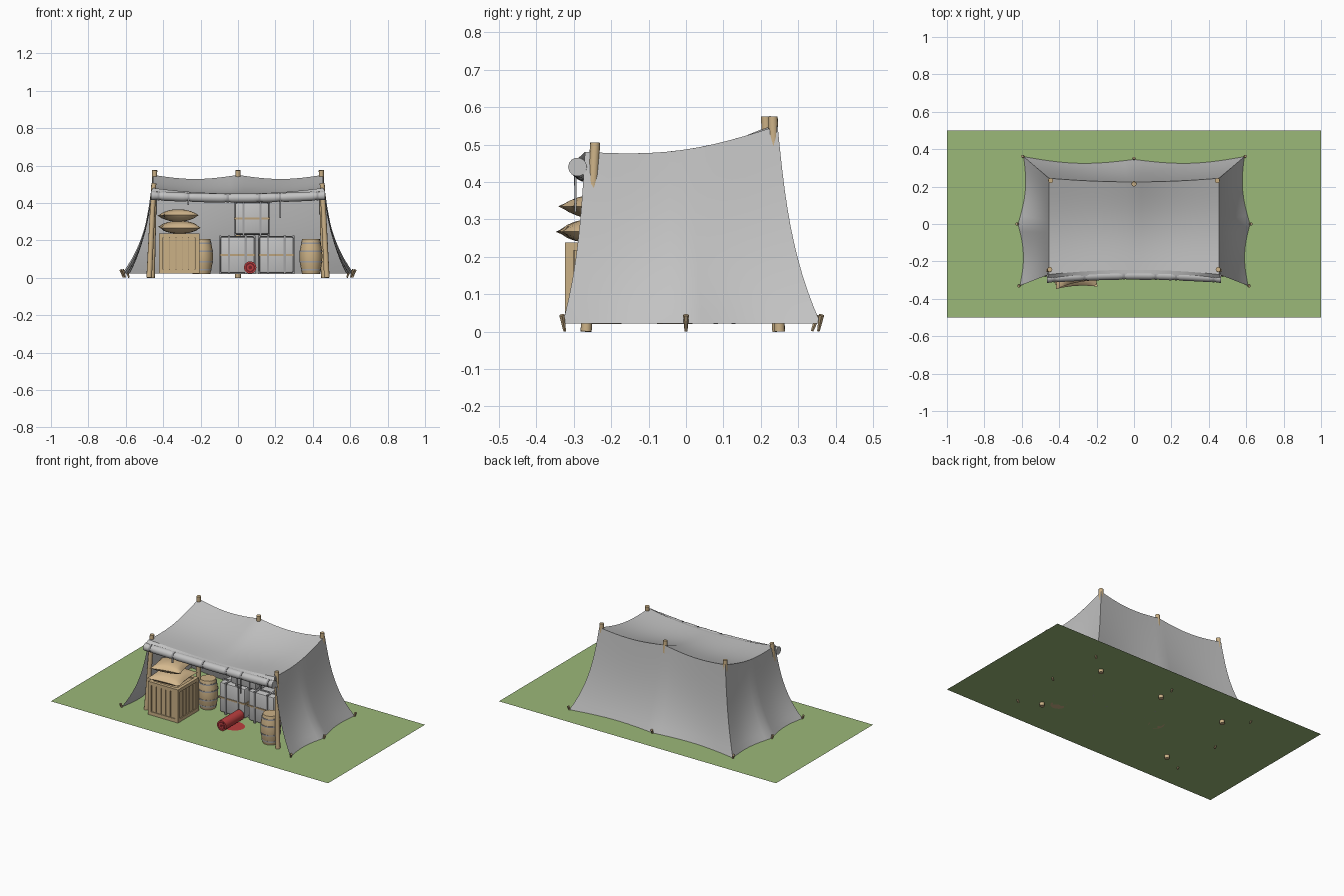
import bpy, bmesh, math
from mathutils import Vector, Matrix

if "Cube" in bpy.data.objects:
    bpy.data.objects.remove(bpy.data.objects["Cube"])

def material(name, r, g, b):
    m = bpy.data.materials.new(name)
    m.diffuse_color = (r, g, b, 1)
    m.use_nodes = True
    m.node_tree.nodes["Principled BSDF"].inputs["Base Color"].default_value = m.diffuse_color
    return m

GRASS = material("grass_green", 0.33, 0.48, 0.19)
CANVAS = material("canvas_grey", 0.54, 0.54, 0.54)
STRAP = material("strap_grey", 0.36, 0.36, 0.37)
WOOD = material("wood_tan", 0.60, 0.44, 0.24)
PLANK = material("plank_brown", 0.50, 0.36, 0.20)
SACK = material("sack_tan", 0.66, 0.48, 0.27)
RED = material("rug_red", 0.50, 0.05, 0.05)
DARK_RED = material("rug_dark_red", 0.16, 0.015, 0.02)

def finish(bm, name, mat, smooth=True, fix=True):
    if fix:
        bmesh.ops.recalc_face_normals(bm, faces=bm.faces)
    me = bpy.data.meshes.new(name)
    bm.to_mesh(me)
    bm.free()
    me.materials.append(mat)
    ob = bpy.data.objects.new(name, me)
    bpy.context.collection.objects.link(ob)
    if smooth:
        bpy.ops.object.select_all(action='DESELECT')
        ob.select_set(True)
        bpy.context.view_layer.objects.active = ob
        bpy.ops.object.shade_smooth_by_angle(angle=math.radians(40))
    return ob

def surface(name, f, nu, nv, mat):
    """Sheet from f(u, v) with u in -1..1 and v in 0..1."""
    bm = bmesh.new()
    g = [[bm.verts.new(f(-1 + 2 * i / nu, j / nv)) for j in range(nv + 1)] for i in range(nu + 1)]
    for i in range(nu):
        for j in range(nv):
            bm.faces.new((g[i][j], g[i + 1][j], g[i + 1][j + 1], g[i][j + 1]))
    return finish(bm, name, mat, fix=False)

def tube(name, pts, radii, mat, sides=12):
    """Capped round bar through pts with a radius at each."""
    bm = bmesh.new()
    pts = [Vector(p) for p in pts]
    q = (pts[-1] - pts[0]).to_track_quat('Z', 'Y')
    rings = []
    for p, r in zip(pts, radii):
        rings.append([bm.verts.new(p + q @ Vector((r * math.cos(a), r * math.sin(a), 0)))
                      for a in (2 * math.pi * k / sides for k in range(sides))])
    for a, b in zip(rings, rings[1:]):
        for k in range(sides):
            n = (k + 1) % sides
            bm.faces.new((a[k], a[n], b[n], b[k]))
    bm.faces.new(rings[0])
    bm.faces.new(rings[-1])
    return finish(bm, name, mat)

def box(bm, c, s):
    bmesh.ops.create_cube(bm, size=1, matrix=Matrix.Translation(c) @ Matrix.Diagonal((*s, 1)))

# Ground
Z = 0.02
surface("ground", lambda u, v: (u, v - 0.5, Z), 1, 1, GRASS)

# Tent cloth
def roof(u, v):
    front = (-0.245 - 0.025 * u * u, 0.48 - 0.03 * (1 - u * u))
    back = (0.225 + 0.02 * u * u, 0.55 - 0.022 * math.sin(math.pi * abs(u)))
    y = front[0] + (back[0] - front[0]) * v
    z = front[1] + (back[1] - front[1]) * v - 0.03 * math.sin(math.pi * v)
    return Vector((0.455 * u, y, z))

def drape(top, base, t):
    e = 0.45 * t + 0.55 * t ** 3
    p = top.lerp(base, e)
    p.z = top.z + (base.z - top.z) * t
    return p

def back_wall(u, t):
    a = abs(u)
    base = Vector((0.59 * u, 0.345 + 0.015 * a - 0.028 * math.sin(math.pi * a), 0.022))
    return drape(roof(u, 1), base, t)

def side_wall(s):
    def f(w, t):
        a = abs(w)
        x = 0.62 - (0.03 if w > 0 else 0.01) * a - 0.024 * math.sin(math.pi * a)
        base = Vector((s * x, w * (0.36 if w > 0 else 0.33), 0.022))
        return drape(roof(s, (w + 1) / 2), base, t)
    return f

surface("tent_roof", roof, 24, 12, CANVAS)
surface("tent_back_wall", back_wall, 24, 12, CANVAS)
for s, n in ((-1, "left"), (1, "right")):
    surface("tent_side_wall_" + n, side_wall(s), 16, 12, CANVAS)

# Rolled-up front flap with ties
def roll(u):
    return Vector((0.465 * u, -0.29 + 0.017 * (1 - u * u), 0.44 - 0.014 * (1 - u * u)))

ties = (-0.425, -0.265, -0.055, 0.115, 0.225, 0.425)
us = [-1 + i / 40 for i in range(81)]
tube("rolled_flap", [roll(u) for u in us],
     [0.025 - 0.005 * max(math.exp(-((0.465 * u - x) / 0.014) ** 2) for x in ties) for u in us], CANVAS, 14)
surface("flap_hem", lambda u, t: roof(u, 0).lerp(roll(u) + Vector((0, 0, 0.022)), t), 24, 2, CANVAS)
for x in ties:
    c = roll(x / 0.465)
    tube("flap_tie", [c - Vector((0.006, 0, 0)), c + Vector((0.006, 0, 0))], [0.0245] * 2, STRAP, 14)
for x, low in ((-0.265, 0.39), (0.225, 0.32)):
    c = roll(x / 0.465)
    bm = bmesh.new()
    box(bm, (x, c.y - 0.018, (c.z + low) / 2), (0.008, 0.005, c.z - low))
    finish(bm, "hanging_tie", STRAP, False)

# Poles
poles = [((0, 0.245, 0), (0, 0.213, 0.575))]
for s in (-1, 1):
    poles += [((s * 0.475, -0.267, 0), (s * 0.45, -0.243, 0.505)),
              ((s * 0.46, 0.25, 0), (s * 0.445, 0.232, 0.575))]
for a, b in poles:
    tube("pole", [a, b], [0.015, 0.0135], WOOD, 10)

# Pegs
pegs = [(0, 0.345)] + [(s * x, y) for s in (-1, 1) for x, y in ((0.59, 0.358), (0.62, 0), (0.61, -0.328))]
for x, y in pegs:
    d = Vector((x, y, 0)).normalized() * 0.008
    p = Vector((x, y, 0.001))
    tube("peg", [p - d, p + d + Vector((0, 0, 0.043))], [0.004, 0.008], PLANK, 6)

# Crate: inner planks, frame bars and slats
C = Vector((-0.315, -0.215, 0.13))
H = 0.108
bm = bmesh.new()
box(bm, C, (0.195, 0.195, 0.2))
finish(bm, "crate_core", PLANK, False)
bm = bmesh.new()
B = 0.022
for i in range(3):
    for a in (-1, 1):
        for b in (-1, 1):
            o, s = [0, 0, 0], [B, B, B]
            s[i] = 2 * H
            o[(i + 1) % 3] = a * (H - B / 2)
            o[(i + 2) % 3] = b * (H - B / 2)
            box(bm, C + Vector(o), s)
finish(bm, "crate_frame", WOOD, False)
bm = bmesh.new()
for k in range(5):
    o = (k - 2) * 0.034
    for s in (-1, 1):
        box(bm, C + Vector((o, s * 0.098, 0)), (0.029, 0.01, 0.18))
        box(bm, C + Vector((s * 0.098, o, 0)), (0.01, 0.029, 0.18))
finish(bm, "crate_slats", WOOD, False)

# Sacks: pinched pillows
def sack(c, size, turn, tilt):
    bm = bmesh.new()
    m = Matrix.Translation(c) @ Matrix.Rotation(turn, 4, 'Z') @ Matrix.Rotation(tilt, 4, 'X')
    n = 12
    for side in (-1, 1):
        g = {}
        for i in range(n + 1):
            for j in range(n + 1):
                u, v = -1 + 2 * i / n, -1 + 2 * j / n
                p = Vector((size[0] * u * (0.9 + 0.1 * v * v), size[1] * v * (0.9 + 0.1 * u * u),
                            side * size[2] * math.sqrt((1 - u * u) * (1 - v * v))))
                g[i, j] = bm.verts.new(m @ p)
        for i in range(n):
            for j in range(n):
                bm.faces.new((g[i, j], g[i + 1, j], g[i + 1, j + 1], g[i, j + 1]))
    bmesh.ops.remove_doubles(bm, verts=bm.verts, dist=0.0002)
    finish(bm, "sack", SACK)

sack((-0.313, -0.23, 0.27), (0.112, 0.112, 0.034), 0.06, 0.03)
sack((-0.32, -0.235, 0.333), (0.1, 0.088, 0.033), 0.2, -0.02)

# Barrels with hoops
for x, y in ((-0.195, -0.03), (0.39, -0.22)):
    hs = [i / 8 for i in range(9)]
    rad = lambda h: 0.047 + 0.014 * math.sin(math.pi * h)
    tube("barrel", [(x, y, Z + 0.188 * h) for h in hs], [rad(h) for h in hs], WOOD, 16)
    for h in (0.12, 0.35, 0.65, 0.88):
        tube("barrel_hoop", [(x, y, Z + 0.188 * h - 0.004), (x, y, Z + 0.188 * h + 0.004)],
             [rad(h) + 0.002] * 2, STRAP, 16)

# Wrapped bales: soft block, crossing straps, tan rope
def bale(cx, z0, h):
    w, cy = 0.184, 0.035
    c = Vector((cx, cy, z0 + h / 2))
    bm = bmesh.new()
    box(bm, c, (w, w, h - 0.01))
    bmesh.ops.bevel(bm, geom=bm.edges[:], offset=0.012, segments=2, profile=0.5, affect='EDGES')
    finish(bm, "bale", CANVAS)
    bm = bmesh.new()
    for o in (-0.045, 0.045):
        for s in (-1, 1):
            box(bm, c + Vector((o, s * w / 2, 0)), (0.012, 0.01, h))
            box(bm, c + Vector((s * w / 2, o, 0)), (0.01, 0.012, h))
            box(bm, c + Vector((o, 0, s * (h / 2 - 0.005))), (0.012, w, 0.008))
            box(bm, c + Vector((0, o, s * (h / 2 - 0.005))), (w, 0.012, 0.008))
    finish(bm, "bale_straps", STRAP, False)
    bm = bmesh.new()
    for s in (-1, 1):
        box(bm, c + Vector((0, s * w / 2, 0)), (w + 0.008, 0.008, 0.01))
        box(bm, c + Vector((s * w / 2, 0, 0)), (0.008, w + 0.008, 0.01))
    finish(bm, "bale_rope", PLANK, False)

bale(-0.003, Z, 0.205)
bale(0.205, Z, 0.205)
bale(0.075, Z + 0.207, 0.18)

# Rolled rug on a red mat
tube("rug_roll", [(0.065, -0.262, 0.055), (0.065, -0.075, 0.055)], [0.033] * 2, RED, 18)
for r, y, m in ((0.026, -0.2635, DARK_RED), (0.018, -0.265, RED), (0.01, -0.2665, DARK_RED)):
    tube("rug_end_ring", [(0.065, y, 0.055), (0.065, -0.25, 0.055)], [r] * 2, m, 18)
bm = bmesh.new()
bmesh.ops.create_circle(bm, cap_ends=True, segments=24, radius=1,
                        matrix=Matrix.Translation((0.07, -0.165, 0.0215)) @ Matrix.Diagonal((0.085, 0.065, 1, 1)))
finish(bm, "red_mat", RED, False, False)
